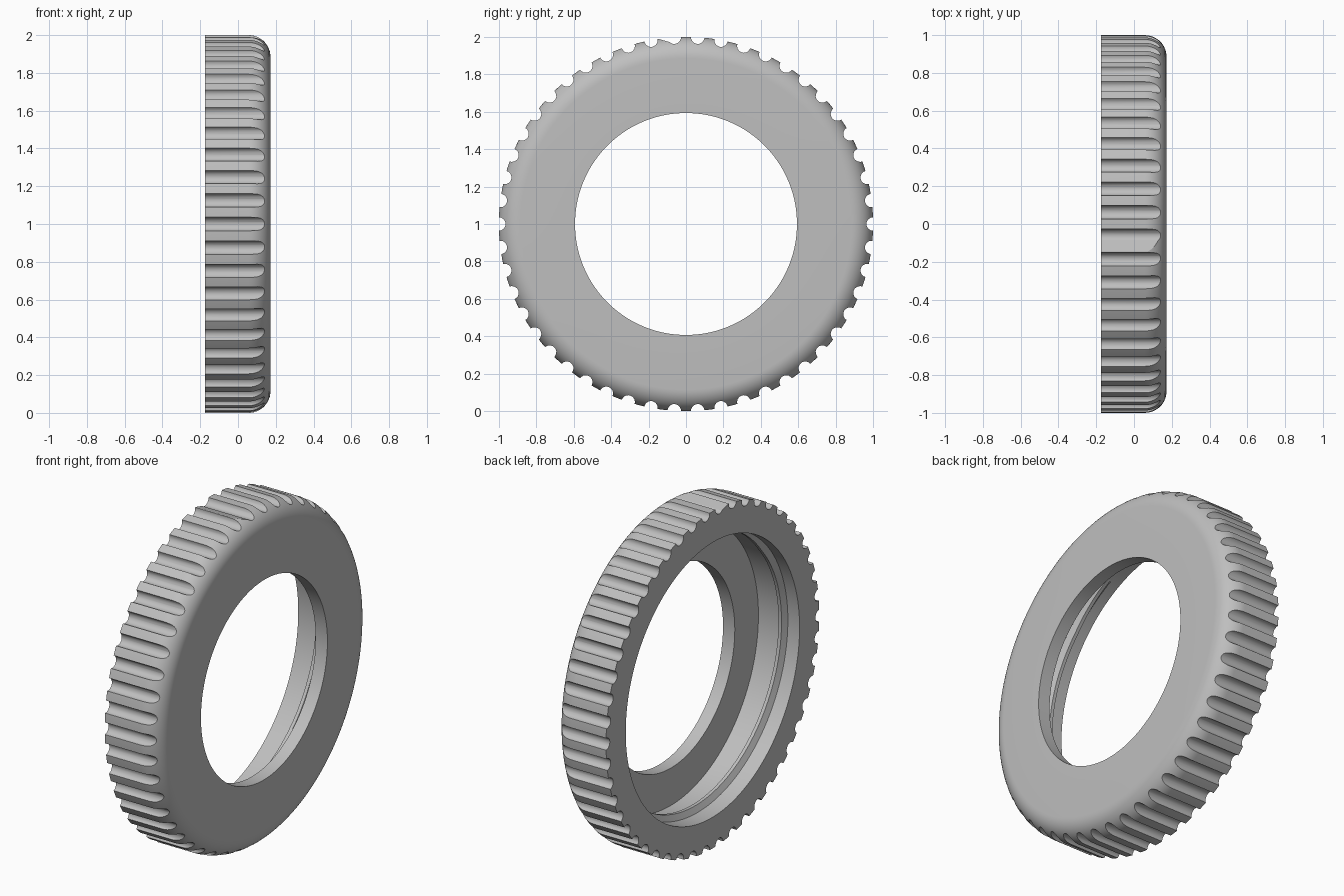
import bpy
import bmesh
from math import sin, cos, pi, radians

if "Cube" in bpy.data.objects:
    bpy.data.objects.remove(bpy.data.objects["Cube"])

BACK, FRONT = -0.175, 0.172      # extent along the axis
OUTER, HOLE, BORE = 1.0, 0.593, 0.815
FLOOR = 0.095                    # inner side of the front lip
FILLET = 0.115
GROOVES, GROOVE_R = 50, 0.036

grey = bpy.data.materials.new("light grey")
grey.use_nodes = True
colour = (0.52, 0.52, 0.52, 1)
grey.diffuse_color = colour
grey.node_tree.nodes["Principled BSDF"].inputs["Base Color"].default_value = colour


def polar(x, r, a):
    return (x, r * cos(a), r * sin(a) + 1.0)


def make_object(name, bm):
    bmesh.ops.recalc_face_normals(bm, faces=bm.faces)
    mesh = bpy.data.meshes.new(name)
    bm.to_mesh(mesh)
    bm.free()
    mesh.materials.append(grey)
    obj = bpy.data.objects.new(name, mesh)
    bpy.context.collection.objects.link(obj)
    return obj


def skin(bm, loops, closed):
    """Join matching vertex loops with quads, capping open ends."""
    n = len(loops[0])
    pairs = list(zip(loops, loops[1:]))
    if closed:
        pairs.append((loops[-1], loops[0]))
    else:
        bm.faces.new(loops[0])
        bm.faces.new(loops[-1])
    for a, b in pairs:
        for i in range(n):
            j = (i + 1) % n
            bm.faces.new((a[i], a[j], b[j], b[i]))


def cut(target, cutter):
    cutter.hide_render = True
    mod = target.modifiers.new("cut", "BOOLEAN")
    mod.operation = "DIFFERENCE"
    mod.solver = "EXACT"
    mod.object = cutter
    bpy.context.view_layer.objects.active = target
    bpy.ops.object.modifier_apply(modifier=mod.name)
    bpy.data.objects.remove(cutter)


def smooth(obj):
    bpy.ops.object.select_all(action="DESELECT")
    obj.select_set(True)
    bpy.context.view_layer.objects.active = obj
    bpy.ops.object.shade_smooth_by_angle(angle=radians(25))


# Ring body: turned section with a rounded front edge and a stepped bore
section = [(FRONT, HOLE), (FLOOR, HOLE), (FLOOR, BORE), (BACK, BORE), (BACK, OUTER)]
for k in range(13):
    a = pi / 2 * (1 - k / 12)
    section.append((FRONT - FILLET + FILLET * cos(a), OUTER - FILLET + FILLET * sin(a)))
bm = bmesh.new()
SEG = 200
skin(bm, [[bm.verts.new(polar(x, r, 2 * pi * (i + 0.5) / SEG)) for x, r in section]
          for i in range(SEG)], True)
ring = make_object("knurled_ring", bm)

# Grip grooves: straight round cuts that run out through the rounded edge
bm = bmesh.new()
for g in range(GROOVES):
    a = 2 * pi * g / GROOVES
    cy, cz = cos(a) * OUTER, sin(a) * OUTER + 1
    skin(bm, [[bm.verts.new((x, cy + GROOVE_R * cos(t * pi / 10 + a), cz + GROOVE_R * sin(t * pi / 10 + a)))
               for t in range(20)] for x in (BACK - 0.1, FRONT + 0.1)], False)
cut(ring, make_object("groove_cutter", bm))

# Index flat beside one of the top grooves
bm = bmesh.new()
wedge = [(-0.15, 1.99), (-0.06, 1.964), (-0.06, 2.05), (-0.15, 2.05)]
skin(bm, [[bm.verts.new((x, y, z)) for y, z in wedge]
          for x in (BACK - 0.1, FRONT + 0.1)], False)
cut(ring, make_object("flat_cutter", bm))
smooth(ring)

# Inner thread: one tapered helical turn on the bore wall
bm = bmesh.new()
loops = []
STEPS = 150
for i in range(STEPS + 1):
    t = i / STEPS
    x = -0.09 + 0.1 * t
    h = 0.035 * min(1, 0.05 + 12 * t, 0.05 + 12 * (1 - t))
    a = pi * 0.6 + 2.1 * pi * t
    loops.append([bm.verts.new(polar(x + dx, r, a)) for dx, r in (
        (-0.03, BORE + 0.006), (-0.01, BORE - h), (0.01, BORE - h), (0.03, BORE + 0.006))])
skin(bm, loops, False)
smooth(make_object("inner_thread", bm))
